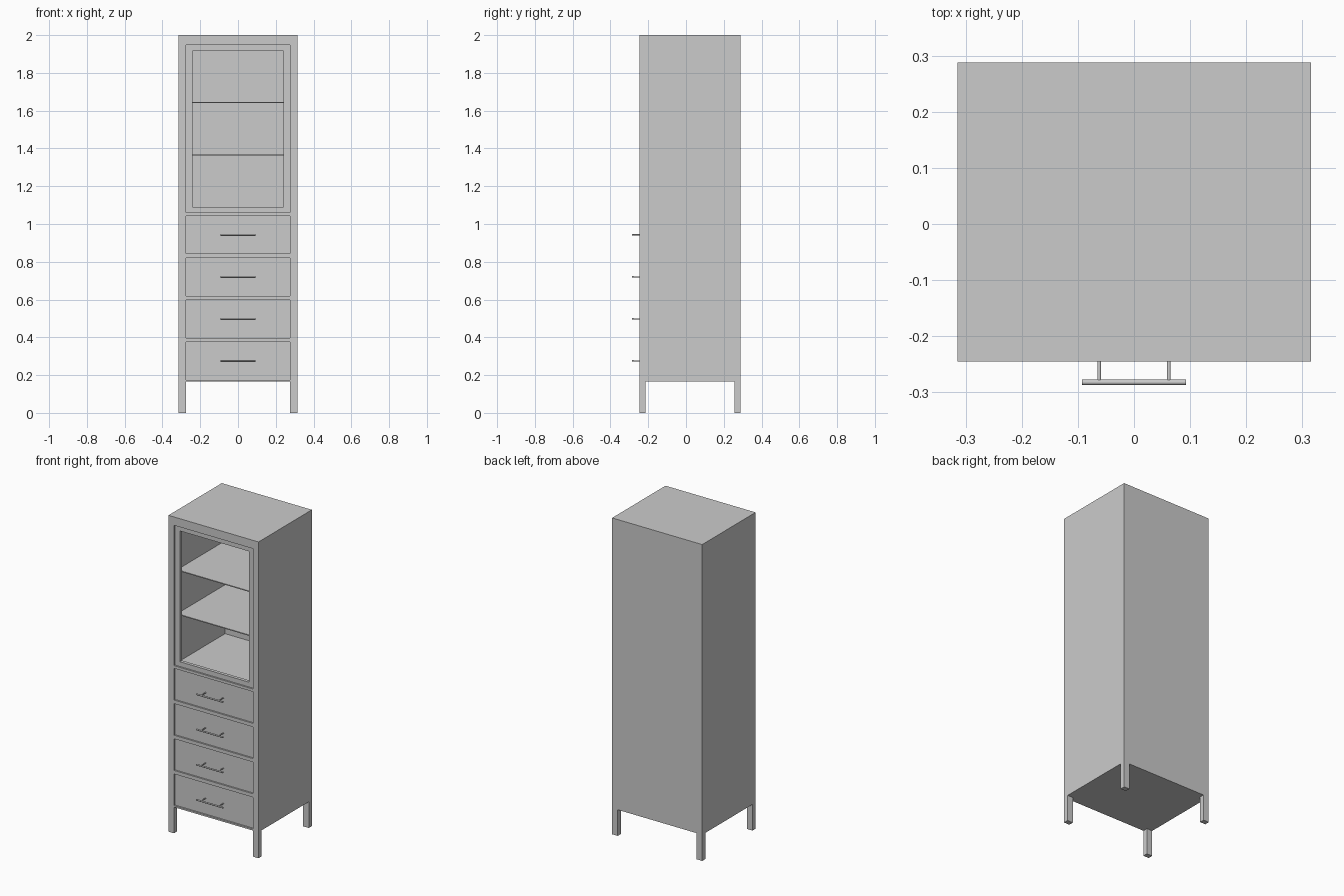
import bpy, math

if "Cube" in bpy.data.objects:
    bpy.data.objects.remove(bpy.data.objects["Cube"])

X = 0.315                   # half width
Y0, Y1 = -0.245, 0.288      # front and back of the case
PW, PD = 0.039, 0.031       # corner post section
XI = X - PW                 # inner edge of the posts
BASE = 0.165                # underside of the case
FACE = Y0 + 0.01            # recessed door and drawer faces


def box(name, x, y, z):
    bpy.ops.mesh.primitive_cube_add(
        size=1, location=[(a + b) / 2 for a, b in (x, y, z)])
    ob = bpy.context.object
    ob.name = name
    ob.scale = [b - a for a, b in (x, y, z)]
    bpy.ops.object.transform_apply(location=False, rotation=False, scale=True)
    return ob


def rod(name, radius, length, loc, rot):
    bpy.ops.mesh.primitive_cylinder_add(
        vertices=16, radius=radius, depth=length, location=loc, rotation=rot)
    bpy.context.object.name = name
    bpy.ops.object.shade_smooth_by_angle()


# Corner posts running down into the legs, and side panels
for s, side in ((-1, "left"), (1, "right")):
    px = sorted((s * XI, s * X))
    box(side + "_front_post", px, (Y0, Y0 + PD), (0, 2))
    box(side + "_back_post", px, (Y1 - PD, Y1), (0, BASE))
    box(side + "_panel", sorted((s * 0.285, s * X)), (Y0 + PD, Y1), (BASE, 2))

# Back, bottom, middle floor and top panels
box("back_panel", (-0.285, 0.285), (0.278, Y1), (BASE, 2))
box("bottom_panel", (-0.285, 0.285), (Y0 + PD, 0.278), (BASE, BASE + 0.01))
box("middle_floor", (-0.285, 0.285), (Y0 + PD, 0.278), (1.04, 1.06))
box("top_panel", (-0.285, 0.285), (Y0 + PD, 0.278), (1.95, 2))

# Drawers with bar handles
PITCH, D0, DH = 0.2225, 0.175, 0.2
for i in range(4):
    z = D0 + i * PITCH
    zc = z + DH / 2
    box(f"drawer_front_{i + 1}", (-XI, XI), (FACE, FACE + 0.021), (z, z + DH))
    rod(f"handle_bar_{i + 1}", 0.005, 0.186, (0, -0.282, zc), (0, math.pi / 2, 0))
    for s in (-1, 1):
        rod(f"handle_stem_{i + 1}", 0.0033, -0.282 * -1 + FACE,
            (s * 0.062, (FACE - 0.282) / 2, zc), (math.pi / 2, 0, 0))

# Front rails, flush with the posts
rails = [(BASE, D0)]
rails += [(D0 + i * PITCH + DH, D0 + (i + 1) * PITCH) for i in range(3)]
rails += [(D0 + 3 * PITCH + DH, 1.06), (1.947, 2)]
for z in rails:
    box("front_rail", (-XI, XI), (Y0, Y0 + PD), z)

# Open door frame
OX, OZ0, OZ1 = 0.242, 1.09, 1.917
dy = (FACE, FACE + 0.021)
box("door_left_stile", (-XI, -OX), dy, (1.06, 1.947))
box("door_right_stile", (OX, XI), dy, (1.06, 1.947))
box("door_bottom_rail", (-OX, OX), dy, (1.06, OZ0))
box("door_top_rail", (-OX, OX), dy, (OZ1, 1.947))

# Thin shelves behind the door
for z in (1.366, 1.644):
    box("shelf", (-0.285, 0.285), (-0.2, 0.278), (z - 0.003, z + 0.003))
